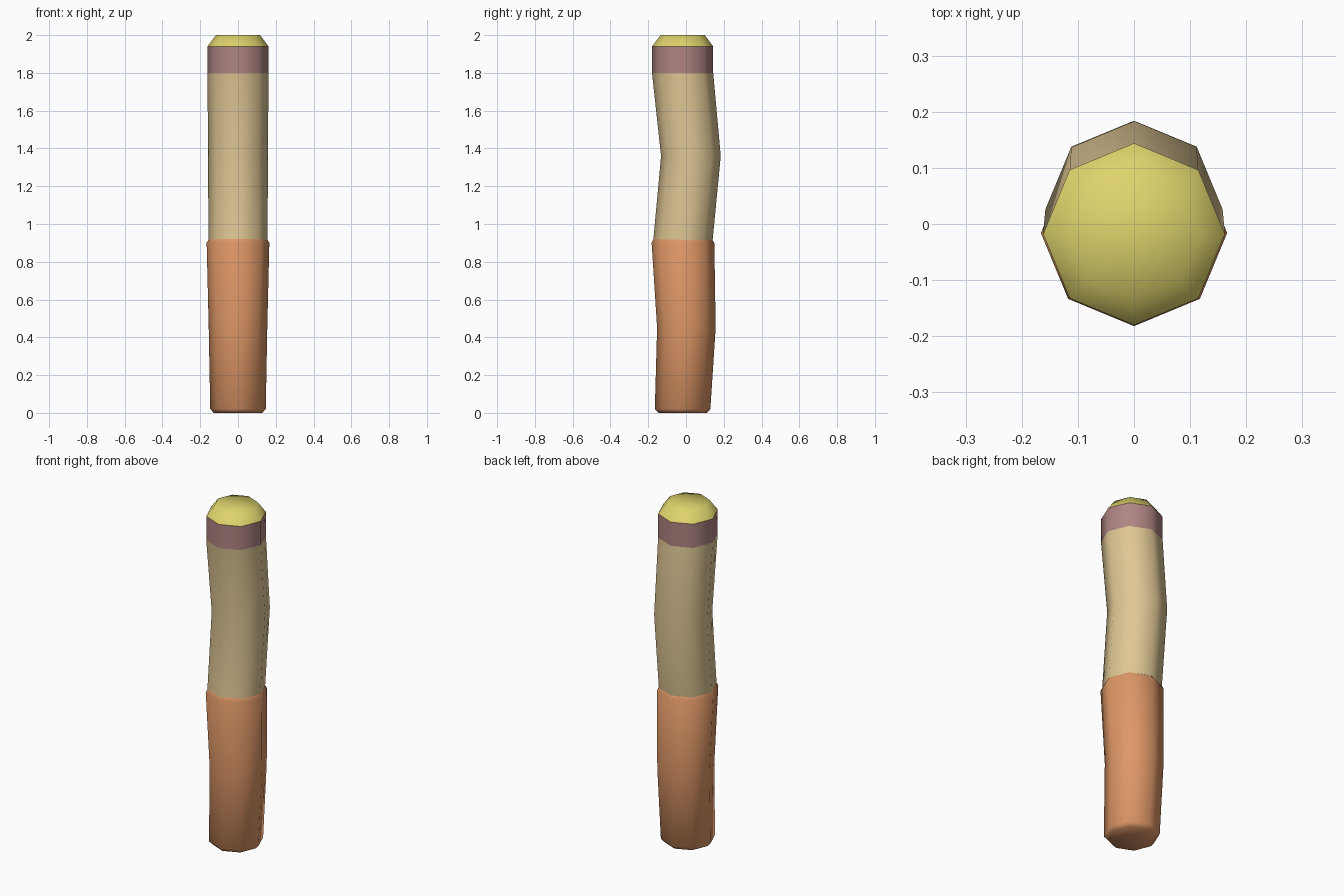
import bpy, math

if "Cube" in bpy.data.objects:
    bpy.data.objects.remove(bpy.data.objects["Cube"])

SIDES = 8


def material(name, rgb):
    m = bpy.data.materials.new(name)
    m.diffuse_color = (*rgb, 1)
    m.use_nodes = True
    m.node_tree.nodes["Principled BSDF"].inputs["Base Color"].default_value = m.diffuse_color
    return m


def tube(name, rings, mat, cap_bottom=None, cap_top=None):
    """Loft octagons given as (z, radius, centre y); caps are fan centre heights."""
    verts, faces = [], []
    for z, r, cy in rings:
        for i in range(SIDES):
            a = 2 * math.pi * i / SIDES
            verts.append((r * math.cos(a), cy + r * math.sin(a), z))
    for k in range(len(rings) - 1):
        for i in range(SIDES):
            j = (i + 1) % SIDES
            a, b = k * SIDES, (k + 1) * SIDES
            faces.append((a + i, a + j, b + j, b + i))
    if cap_bottom is not None:
        verts.append((0, rings[0][2], cap_bottom))
        c = len(verts) - 1
        faces += [(c, (i + 1) % SIDES, i) for i in range(SIDES)]
    if cap_top is not None:
        verts.append((0, rings[-1][2], cap_top))
        c, o = len(verts) - 1, (len(rings) - 1) * SIDES
        faces += [(c, o + i, o + (i + 1) % SIDES) for i in range(SIDES)]
    me = bpy.data.meshes.new(name)
    me.from_pydata(verts, [], faces)
    me.materials.append(mat)
    me.shade_smooth()
    ob = bpy.data.objects.new(name, me)
    bpy.context.collection.objects.link(ob)
    return ob


orange = material("orange", (0.73, 0.31, 0.135))
tan = material("tan", (0.74, 0.57, 0.30))
mauve = material("mauve", (0.43, 0.235, 0.225))
yellow = material("yellow", (0.73, 0.65, 0.15))

# Lower sleeve, slightly bent, with small rims at both ends
tube("lower_sleeve", [(0.0, 0.128, -0.018), (0.02, 0.147, -0.018), (0.45, 0.155, 0.002),
                      (0.90, 0.166, -0.016), (0.92, 0.155, -0.018)], orange, cap_bottom=0.005)

# Bent upper shaft
tube("shaft", [(0.915, 0.157, -0.016), (1.36, 0.158, 0.026), (1.80, 0.162, -0.018)], tan)

# Band below the tip
tube("band", [(1.80, 0.162, -0.018), (1.94, 0.162, -0.018)], mauve)

# Rounded tip
tube("tip", [(1.94, 0.162, -0.018), (2.0, 0.117, -0.018)], yellow, cap_top=1.998)
